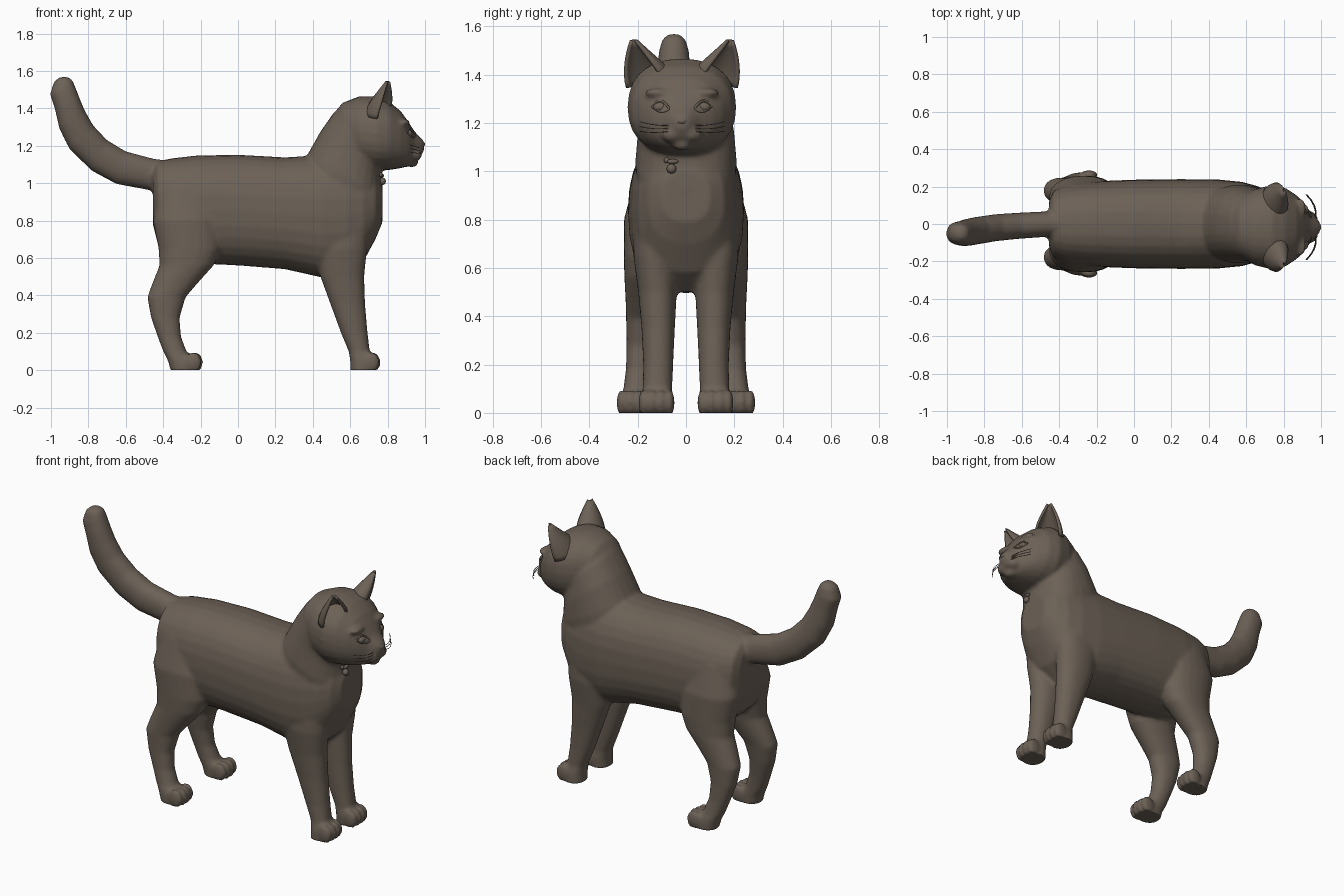
import bpy, bmesh, math
from mathutils import Vector, Matrix

if "Cube" in bpy.data.objects:
    bpy.data.objects.remove(bpy.data.objects["Cube"])

fur = bpy.data.materials.new("brown_fur")
fur.diffuse_color = (0.15, 0.12, 0.094, 1)
fur.use_nodes = True
fur.node_tree.nodes["Principled BSDF"].inputs["Base Color"].default_value = fur.diffuse_color
HY = -0.017  # head sits slightly off centre


def loft(bm, rings, power=2.2, n=28, side=1):
    """Ring = (ax, az, bx, bz, yc, hw): two outline points in the side view, y centre, half width."""
    loops = []
    for ax, az, bx, bz, yc, hw in rings:
        a, b = Vector((ax, 0, az)), Vector((bx, 0, bz))
        loop = []
        for i in range(n):
            t = 2 * math.pi * i / n
            c, s = (math.copysign(abs(f) ** (2 / power), f) for f in (math.cos(t), math.sin(t)))
            p = (a + b) / 2 + (b - a) / 2 * c
            loop.append(bm.verts.new((p.x, side * (yc + hw * s), p.z)))
        loops.append(loop)
    for l0, l1 in zip(loops, loops[1:]):
        for i in range(n):
            j = (i + 1) % n
            bm.faces.new((l0[i], l0[j], l1[j], l1[i]))
    bm.faces.new(loops[0])
    bm.faces.new(loops[-1])


def ball(bm, loc, size):
    m = Matrix.Translation(loc) @ Matrix.Diagonal((*size, 1))
    bmesh.ops.create_uvsphere(bm, u_segments=16, v_segments=10, radius=1, matrix=m)


def finish(name, bm):
    bmesh.ops.recalc_face_normals(bm, faces=bm.faces)
    me = bpy.data.meshes.new(name)
    bm.to_mesh(me)
    bm.free()
    me.materials.append(fur)
    ob = bpy.data.objects.new(name, me)
    bpy.context.collection.objects.link(ob)
    for p in me.polygons:
        p.use_smooth = True
    return ob


def strand(name, pts, r):
    cu = bpy.data.curves.new(name, 'CURVE')
    cu.dimensions = '3D'
    cu.bevel_depth = r
    cu.bevel_resolution = 1
    sp = cu.splines.new('POLY')
    sp.points.add(len(pts) - 1)
    for p, q in zip(sp.points, pts):
        p.co = (*q, 1)
    cu.materials.append(fur)
    ob = bpy.data.objects.new(name, cu)
    bpy.context.collection.objects.link(ob)


bm = bmesh.new()
# torso
torso = [(-.455, .78, 1.08, .12), (-.43, .68, 1.115, .18), (-.36, .61, 1.132, .21),
         (-.22, .57, 1.148, .228), (0, .56, 1.152, .237), (.25, .54, 1.138, .24),
         (.45, .495, 1.15, .238), (.58, .50, 1.15, .225), (.67, .58, 1.12, .2),
         (.735, .70, 1.07, .16), (.772, .79, 1.0, .10)]
loft(bm, [(x, lo, x, hi, 0, w) for x, lo, hi, w in torso], 2.4)
# neck
loft(bm, [(.30, 1.0, .74, .80, 0, .2), (.37, 1.15, .775, .92, 0, .21), (.44, 1.275, .768, 1.03, 0, .2),
          (.51, 1.375, .77, 1.09, -.01, .19), (.6, 1.42, .8, 1.13, HY, .17)], 2.3)
# head, muzzle puffs and chin
head = [(.50, 1.22, 1.36, .08), (.56, 1.14, 1.43, .155), (.65, 1.085, 1.465, .205), (.74, 1.065, 1.465, .226),
        (.81, 1.07, 1.435, .21), (.87, 1.08, 1.385, .17), (.91, 1.09, 1.33, .13),
        (.945, 1.11, 1.275, .08), (.975, 1.14, 1.245, .05), (.995, 1.175, 1.225, .025)]
loft(bm, [(x, lo, x, hi, HY, w) for x, lo, hi, w in head], 2.3)
for s in (-1, 1):
    ball(bm, (.94, HY + s * .038, 1.152), (.045, .048, .036))
    ball(bm, (.89, HY + s * .10, 1.325), (.03, .055, .018))
ball(bm, (.93, HY, 1.11), (.035, .04, .025))
# tail
loft(bm, [(-.36, .95, -.36, 1.12, 0, .07), (-.46, .96, -.45, 1.13, 0, .068), (-.65, .995, -.6, 1.17, -.01, .07),
          (-.78, 1.065, -.70, 1.23, -.02, .072), (-.90, 1.18, -.775, 1.31, -.035, .073),
          (-.955, 1.29, -.82, 1.39, -.045, .072), (-.98, 1.40, -.845, 1.45, -.05, .068),
          (-1.005, 1.475, -.87, 1.515, -.05, .062), (-.985, 1.54, -.885, 1.55, -.05, .048),
          (-.955, 1.566, -.91, 1.568, -.05, .022)])
# legs: (z, back x, front x, y centre, half width)
hind = [(.98, -.42, -.14, .12, .09), (.8, -.455, -.09, .142, .115), (.65, -.425, -.09, .15, .108),
        (.56, -.42, -.13, .16, .095), (.46, -.46, -.22, .17, .08), (.39, -.485, -.28, .178, .07),
        (.28, -.465, -.312, .186, .06), (.18, -.43, -.305, .195, .054), (.10, -.4, -.275, .203, .056),
        (.05, -.375, -.23, .21, .064), (-.02, -.355, -.22, .212, .064)]
fore = [(.9, .45, .70, .13, .08), (.65, .41, .69, .13, .088), (.5, .44, .675, .118, .08),
        (.35, .495, .68, .115, .069), (.2, .55, .693, .115, .062), (.1, .592, .705, .118, .061),
        (.05, .60, .72, .122, .07), (-.02, .60, .72, .125, .07)]
for s in (-1, 1):
    for leg, toe_x, toe_y in ((hind, -.24, .212), (fore, .71, .122)):
        loft(bm, [(a, z, b, z, y, w) for z, a, b, y, w in leg], 2.2, 24, s)
        for k in (-1.5, -.5, .5, 1.5):  # toes
            ball(bm, (toe_x + .008 * (1.5 - abs(k)), s * (toe_y + k * .036), .042), (.046, .021, .055))
body = finish("cat_body", bm)
# fuse the parts into one soft skin
rm = body.modifiers.new("fuse", 'REMESH')
rm.mode = 'VOXEL'
rm.voxel_size = .011
rm.use_smooth_shade = True
sm = body.modifiers.new("soften", 'SMOOTH')
sm.factor = .5
sm.iterations = 5
bpy.context.view_layer.objects.active = body
body.select_set(True)
for m in ("fuse", "soften"):
    bpy.ops.object.modifier_apply(modifier=m)
for v in body.data.vertices:  # flat soles
    v.co.z = max(v.co.z, 0)
body.data.update()
bpy.context.view_layer.update()


def face_point(y, z, out=0):
    hit, loc, _, _ = body.ray_cast((1.5, y, z), (-1, 0, 0))
    return (loc if hit else Vector((.9, y, z))) + Vector((out, 0, 0))


# ears: cupped sheets opening forward and outward
for s, side in ((-1, "right"), (1, "left")):
    bm = bmesh.new()
    rows = []
    for j in range(9):
        v = j / 8
        row = []
        for i in range(13):
            a = math.radians(-115 + 230 * i / 12) + math.pi + .55
            r = .078 * (1 - v ** 1.7) + .010
            x = .752 + .05 * v + r * .8 * math.cos(a)
            y = .137 + .062 * v + r * math.sin(a)
            z = 1.375 + .165 * v - .35 * (y - .137) * (1 - v)
            row.append(bm.verts.new((x, HY + s * y, z)))
        rows.append(row)
    for r0, r1 in zip(rows, rows[1:]):
        for i in range(12):
            bm.faces.new((r0[i], r0[i + 1], r1[i + 1], r1[i]))
    ear = finish(side + "_ear", bm)
    so = ear.modifiers.new("thickness", 'SOLIDIFY')
    so.thickness = .014
    so.offset = 0

    # eye and its lids
    ey, ez = HY + s * .088, 1.265
    bm = bmesh.new()
    ball(bm, face_point(ey, ez, -.012), (.018, .03, .02))
    finish(side + "_eye", bm)
    for name, h in (("upper", .026), ("lower", -.018)):
        pts = [face_point(ey + .036 * k / 5, ez + h * (1 - (k / 5) ** 2) + s * .006 * k / 5)
               for k in range(-5, 6)]
        strand(f"{side}_{name}_lid", pts, .005)
    # whiskers
    for k in range(3):
        p = face_point(HY + s * .055, 1.165 + .012 * k, -.002)
        strand(f"{side}_whisker_{k}", [p + Vector((.02 * t - .07 * t * t, s * .12 * t, (.008 * k - .02 + .02 * t) * t))
                                       for t in (0, .25, .5, .75, 1)], .0018)

# nose
bm = bmesh.new()
ball(bm, (.982, HY, 1.208), (.018, .026, .016))
finish("nose", bm)
# pendant on the throat
bm = bmesh.new()
p = face_point(-.06, 1.01, .008)
ball(bm, p, (.018, .02, .02))
ball(bm, face_point(-.055, 1.04, .006), (.01, .024, .01))
ball(bm, face_point(-.08, 1.045, .005), (.01, .012, .012))
finish("pendant", bm)
